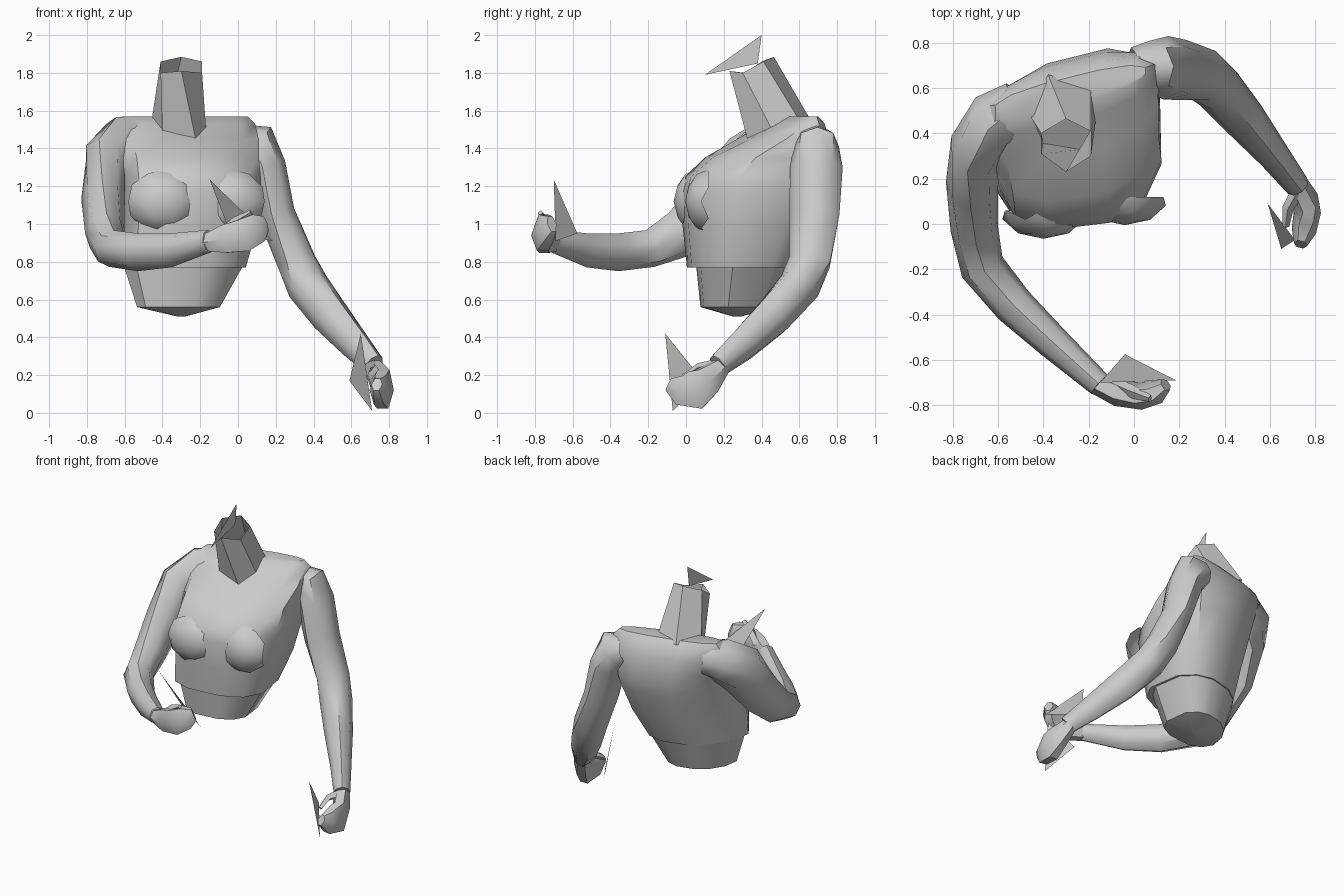
import bpy
import bmesh
from math import cos, sin, pi, radians, copysign
from mathutils import Vector

cube = bpy.data.objects.get("Cube")
if cube:
    bpy.data.objects.remove(cube, do_unlink=True)

grey = bpy.data.materials.new("plain grey")
grey.use_nodes = True
grey.diffuse_color = (0.6, 0.6, 0.6, 1)
grey.node_tree.nodes["Principled BSDF"].inputs["Base Color"].default_value = (0.6, 0.6, 0.6, 1)


def finish(bm, name, angle=35):
    """Turn a bmesh into a named, shaded object."""
    bmesh.ops.recalc_face_normals(bm, faces=bm.faces)
    mesh = bpy.data.meshes.new(name)
    bm.to_mesh(mesh)
    bm.free()
    mesh.materials.append(grey)
    obj = bpy.data.objects.new(name, mesh)
    bpy.context.collection.objects.link(obj)
    bpy.ops.object.select_all(action="DESELECT")
    obj.select_set(True)
    bpy.context.view_layer.objects.active = obj
    bpy.ops.object.shade_smooth_by_angle(angle=radians(angle))
    return obj


def loft(name, rings, cap_start=True, cap_end=True, angle=35):
    """Skin a list of equal-length point rings."""
    bm = bmesh.new()
    loops = [[bm.verts.new(p) for p in ring] for ring in rings]
    for a, b in zip(loops, loops[1:]):
        for i in range(len(a)):
            j = (i + 1) % len(a)
            bm.faces.new((a[i], a[j], b[j], b[i]))
    if cap_start:
        bm.faces.new(loops[0])
    if cap_end:
        bm.faces.new(loops[-1])
    return finish(bm, name, angle)


def limb(name, stations, sides=8):
    """Tube along stations of (x, y, z, radius across, radius upward), open at its root."""
    pts = [Vector(s[:3]) for s in stations]
    rings = []
    for i, (p, s) in enumerate(zip(pts, stations)):
        before, after = pts[max(i - 1, 0)], pts[min(i + 1, len(pts) - 1)]
        along = (after - before).normalized()
        across = along.cross(Vector((0, 0, 1))).normalized()
        up = across.cross(along)
        turns = [2 * pi * k / sides for k in range(sides)]
        rings.append([p + across * s[3] * cos(t) + up * s[4] * sin(t) for t in turns])
    return loft(name, rings, cap_start=False, angle=45)


def shard(name, *corners):
    """Single loose triangle."""
    bm = bmesh.new()
    bm.faces.new([bm.verts.new(c) for c in corners])
    return finish(bm, name)


def body_ring(z, x0, x1, front, back, lean=0.12, narrow=1, sides=12):
    """Squarish section, sheared as the left side is turned back; narrow pinches the back."""
    cx, cy = (x0 + x1) / 2, (front + back) / 2
    ring = []
    for k in range(sides):
        t = 2 * pi * (k + 0.5) / sides
        c, s = (copysign(abs(f(t)) ** 0.75, f(t)) for f in (cos, sin))
        x = c * (x1 - x0) / 2
        if s > 0:
            x *= 1 - (1 - narrow) * s
        shear = 0.25 if s > 0 else lean
        ring.append((cx + x, cy + s * (back - front) / 2 + shear * x, z))
    return ring


# Torso: tapered waist, step at the hem, wider chest, sloping shoulders
loft("torso", [body_ring(*s) for s in (
    (0.51, -0.32, -0.28, 0.25, 0.29),
    (0.56, -0.54, -0.09, 0.08, 0.46, 0.1, 0.75),
    (0.77, -0.61, 0.03, 0.06, 0.55, 0.1, 0.7),
    (0.77, -0.62, 0.05, 0.01, 0.56, 0.1, 0.7),
    (0.98, -0.61, 0.11, -0.01, 0.66, 0.12, 0.8),
    (1.17, -0.61, 0.13, -0.02, 0.73, 0.12, 0.9),
    (1.25, -0.61, 0.13, 0.0, 0.75, 0.12, 0.95),
    (1.35, -0.62, 0.12, 0.11, 0.75, 0.15),
    (1.45, -0.65, 0.12, 0.3, 0.73, 0.25),
    (1.53, -0.65, 0.1, 0.45, 0.69, 0.3),
    (1.57, -0.62, 0.06, 0.52, 0.65, 0.3),
)])

# Shallow bulges on the chest front
for side, place in (("right", (-0.4, 0.06, 1.12)), ("left", (-0.04, 0.12, 1.12))):
    bm = bmesh.new()
    bmesh.ops.create_icosphere(bm, subdivisions=2, radius=1)
    bmesh.ops.scale(bm, vec=(0.19, 0.125, 0.17), verts=bm.verts)
    bmesh.ops.translate(bm, vec=place, verts=bm.verts)
    bmesh.ops.delete(bm, geom=[v for v in bm.verts if v.co.y > place[1] + 0.01], context="VERTS")
    finish(bm, side + "_bust")

# Neck: open tapered tube leaning forward
neck_base = [(-0.46, 0.48, 1.53), (-0.38, 0.66, 1.55), (-0.19, 0.6, 1.55),
             (-0.17, 0.45, 1.51), (-0.22, 0.33, 1.43), (-0.4, 0.36, 1.47)]
neck_top = [(-0.41, 0.4, 1.86), (-0.3, 0.465, 1.885), (-0.19, 0.41, 1.86),
            (-0.19, 0.3, 1.8), (-0.3, 0.23, 1.81), (-0.41, 0.31, 1.8)]
loft("neck", [neck_base, neck_top], cap_start=False, cap_end=False, angle=20)

# Right arm: bent forward across the body
limb("right_arm", [
    (-0.5, 0.53, 1.45, 0.11, 0.12),
    (-0.6, 0.46, 1.43, 0.14, 0.15),
    (-0.69, 0.34, 1.33, 0.125, 0.17),
    (-0.715, 0.18, 1.13, 0.115, 0.16),
    (-0.705, -0.02, 0.95, 0.105, 0.13),
    (-0.67, -0.19, 0.87, 0.1, 0.1),
    (-0.53, -0.36, 0.85, 0.09, 0.1),
    (-0.36, -0.52, 0.86, 0.075, 0.09),
    (-0.15, -0.71, 0.91, 0.055, 0.06),
])
limb("right_hand", [
    (-0.17, -0.7, 0.9, 0.05, 0.05),
    (-0.07, -0.745, 0.92, 0.06, 0.085),
    (0.03, -0.76, 0.94, 0.06, 0.1),
    (0.1, -0.74, 0.98, 0.055, 0.09),
    (0.14, -0.71, 1.0, 0.03, 0.05),
], sides=6)
limb("right_thumb", [
    (-0.08, -0.71, 0.95, 0.03, 0.03),
    (-0.01, -0.74, 1.01, 0.03, 0.03),
    (0.07, -0.77, 1.06, 0.015, 0.015),
], sides=4)

# Left arm: hanging outward and forward
limb("left_arm", [
    (-0.0, 0.68, 1.43, 0.1, 0.1),
    (0.08, 0.69, 1.41, 0.12, 0.14),
    (0.14, 0.69, 1.3, 0.14, 0.115),
    (0.205, 0.68, 1.05, 0.135, 0.1),
    (0.31, 0.655, 0.8, 0.12, 0.105),
    (0.37, 0.6, 0.67, 0.11, 0.115),
    (0.49, 0.46, 0.51, 0.095, 0.11),
    (0.62, 0.3, 0.36, 0.07, 0.09),
    (0.72, 0.17, 0.25, 0.055, 0.065),
])
limb("left_hand", [
    (0.71, 0.19, 0.25, 0.05, 0.05),
    (0.755, 0.11, 0.17, 0.06, 0.09),
    (0.765, 0.05, 0.12, 0.06, 0.12),
    (0.75, -0.03, 0.12, 0.055, 0.09),
    (0.735, -0.09, 0.15, 0.03, 0.04),
], sides=6)
limb("left_thumb", [
    (0.72, 0.14, 0.25, 0.03, 0.03),
    (0.68, 0.07, 0.24, 0.025, 0.025),
    (0.67, -0.01, 0.19, 0.015, 0.015),
], sides=4)

# Loose flat shards by the neck and both hands
shard("neck_shard", (-0.29, 0.1, 1.79), (-0.29, 0.4, 2.0), (-0.29, 0.38, 1.85))
shard("right_hand_shard", (-0.15, -0.7, 1.235), (0.185, -0.69, 0.91), (-0.04, -0.575, 0.95))
shard("left_hand_shard", (0.65, -0.11, 0.42), (0.59, 0.09, 0.17), (0.71, -0.07, 0.01))
